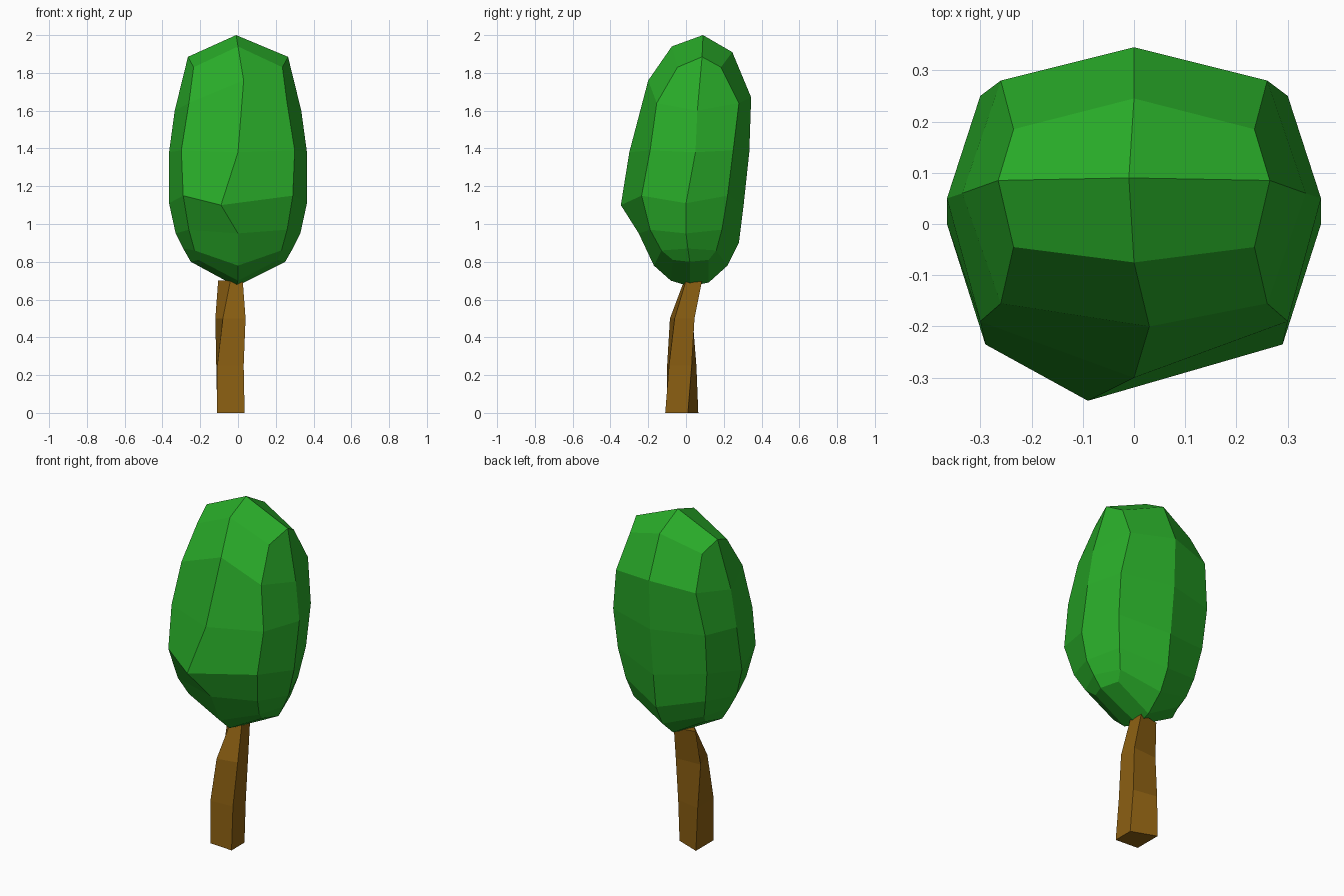
import bpy
import bmesh

default_cube = bpy.data.objects.get("Cube")
if default_cube:
    bpy.data.objects.remove(default_cube, do_unlink=True)


def make_material(name, colour):
    material = bpy.data.materials.new(name)
    material.use_nodes = True
    material.diffuse_color = colour
    material.node_tree.nodes["Principled BSDF"].inputs["Base Color"].default_value = colour
    return material


def bridge_rings(bm, rings):
    """Join each ring of vertices to the next one with quads."""
    for lower, upper in zip(rings, rings[1:]):
        count = len(lower)
        for i in range(count):
            j = (i + 1) % count
            bm.faces.new((lower[i], lower[j], upper[j], upper[i]))


def cap_with_grid(bm, ring, centre):
    """Close an eight-sided ring with four quads around a centre vertex."""
    middle = bm.verts.new(centre)
    for corner in range(0, len(ring), 2):
        bm.faces.new((middle, ring[corner - 1], ring[corner], ring[corner + 1]))


def finish(bm, name, material):
    bmesh.ops.recalc_face_normals(bm, faces=bm.faces)
    mesh = bpy.data.meshes.new(name)
    bm.to_mesh(mesh)
    bm.free()
    mesh.materials.append(material)
    part = bpy.data.objects.new(name, mesh)
    bpy.context.collection.objects.link(part)
    return part


def crown_ring(bm, front, back, side, corner, front_shift=0.0):
    """Eight vertices: front and back are (y, z), side is (x, y, z),
    corner is (x, front y, back y, z)."""
    front_y, front_z = front
    back_y, back_z = back
    side_x, side_y, side_z = side
    corner_x, near_y, far_y, corner_z = corner
    points = (
        (-corner_x, near_y, corner_z),
        (front_shift, front_y, front_z),
        (corner_x, near_y, corner_z),
        (side_x, side_y, side_z),
        (corner_x, far_y, corner_z),
        (0, back_y, back_z),
        (-corner_x, far_y, corner_z),
        (-side_x, side_y, side_z),
    )
    return [bm.verts.new(point) for point in points]


leaf_green = make_material("leaf green", (0.022, 0.41, 0.022, 1))
bark_brown = make_material("bark brown", (0.26, 0.115, 0.006, 1))

# Faceted leaf crown, from the bottom ring to the top ring
bm = bmesh.new()
crown_rings = [
    crown_ring(bm, front=(-0.08, 0.7), back=(0.12, 0.69),
               side=(0.25, 0.02, 0.8), corner=(0.21, -0.07, 0.12, 0.81)),
    crown_ring(bm, front=(-0.17, 0.78), back=(0.22, 0.78),
               side=(0.29, 0.01, 0.87), corner=(0.23, -0.13, 0.16, 0.86)),
    crown_ring(bm, front=(-0.25, 0.95), back=(0.28, 0.9),
               side=(0.33, 0, 0.95), corner=(0.26, -0.19, 0.19, 0.97)),
    crown_ring(bm, front=(-0.345, 1.1), back=(0.305, 1.1),
               side=(0.365, 0, 1.11), corner=(0.29, -0.235, 0.22, 1.15),
               front_shift=-0.09),
    crown_ring(bm, front=(-0.3, 1.38), back=(0.335, 1.38),
               side=(0.365, 0.05, 1.38), corner=(0.3, -0.19, 0.25, 1.39)),
    crown_ring(bm, front=(-0.2, 1.76), back=(0.345, 1.67),
               side=(0.335, 0.06, 1.6), corner=(0.26, -0.155, 0.28, 1.64),
               front_shift=0.03),
    crown_ring(bm, front=(-0.075, 1.94), back=(0.245, 1.91),
               side=(0.265, 0.085, 1.885), corner=(0.235, -0.045, 0.185, 1.83)),
]
bridge_rings(bm, crown_rings)
cap_with_grid(bm, crown_rings[0], (-0.01, 0.02, 0.67))
cap_with_grid(bm, crown_rings[-1], (-0.01, 0.09, 2))
finish(bm, "leaf_crown", leaf_green)

# Leaning four-sided trunk: front left, front right, back right, back left
bm = bmesh.new()
trunk_sections = (
    (0, ((-0.11, -0.1), (0.035, -0.11), (0.035, 0.01), (-0.11, 0.065))),
    (0.25, ((-0.11, -0.1), (0.03, -0.09), (0.03, 0.03), (-0.115, 0.055))),
    (0.5, ((-0.08, -0.085), (0.04, -0.06), (0.035, 0.045), (-0.12, 0.035))),
    (0.7, ((-0.04, -0.01), (0.025, 0), (0.02, 0.085), (-0.105, 0.06))),
)
trunk_rings = [[bm.verts.new((x, y, height)) for x, y in section]
               for height, section in trunk_sections]
bridge_rings(bm, trunk_rings)
bm.faces.new(trunk_rings[0])
bm.faces.new(trunk_rings[-1])
finish(bm, "trunk", bark_brown)
